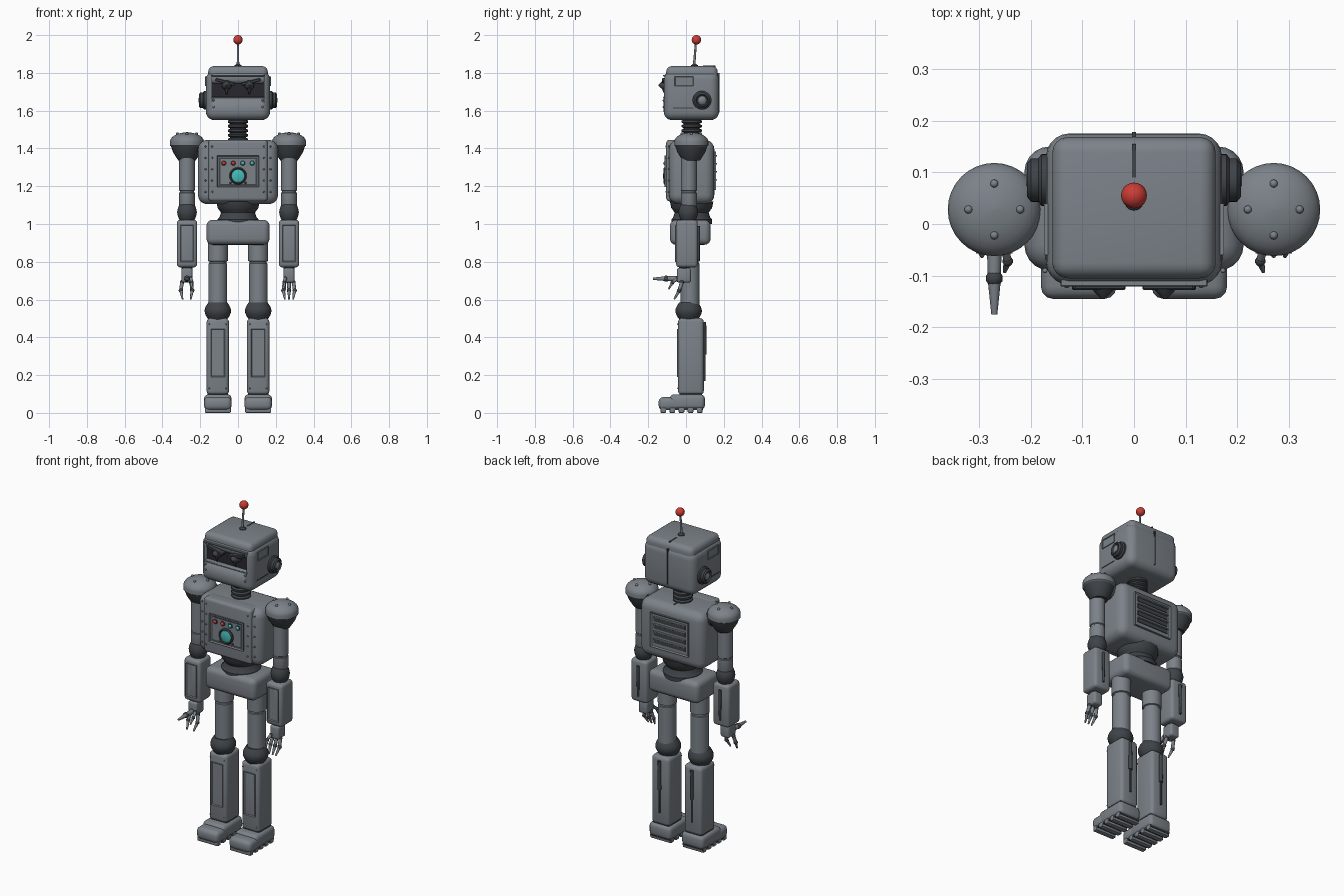
import bpy, bmesh, math
from mathutils import Vector, Matrix

if "Cube" in bpy.data.objects:
    bpy.data.objects.remove(bpy.data.objects["Cube"])


def material(name, rgb):
    m = bpy.data.materials.new(name)
    m.diffuse_color = (*rgb, 1)
    m.use_nodes = True
    m.node_tree.nodes["Principled BSDF"].inputs["Base Color"].default_value = m.diffuse_color
    return m


GREY = material("steel grey", (0.2, 0.225, 0.25))
DARK = material("dark rubber", (0.05, 0.057, 0.065))
BLACK = material("visor black", (0.022, 0.02, 0.03))
RED = material("signal red", (0.6, 0.045, 0.035))
TEAL = material("dial teal", (0.06, 0.5, 0.48))


def finish(name, bm, mat):
    bmesh.ops.recalc_face_normals(bm, faces=bm.faces)
    me = bpy.data.meshes.new(name)
    bm.to_mesh(me)
    bm.free()
    me.materials.append(mat)
    ob = bpy.data.objects.new(name, me)
    bpy.context.collection.objects.link(ob)
    bpy.context.view_layer.objects.active = ob
    ob.select_set(True)
    bpy.ops.object.shade_smooth_by_angle(angle=math.radians(35))
    ob.select_set(False)
    return ob


def box(name, lo, hi, mat=GREY, bevel=0.0, seg=4):
    """Rounded box between two corners."""
    lo, hi = Vector(lo), Vector(hi)
    bm = bmesh.new()
    bmesh.ops.create_cube(bm, size=1)
    for v in bm.verts:
        v.co = (lo + hi) / 2 + v.co * (hi - lo)
    if bevel:
        bmesh.ops.bevel(bm, geom=bm.edges[:], offset=bevel, segments=seg,
                        profile=0.5, affect='EDGES')
    return finish(name, bm, mat)


def panel(name, lo, hi, rim=0.006, depth=0.005, direction=(0, -1, 0), mat=GREY):
    """Raised plate whose outer face is inset and sunk."""
    lo, hi, d = Vector(lo), Vector(hi), Vector(direction)
    bm = bmesh.new()
    bmesh.ops.create_cube(bm, size=1)
    for v in bm.verts:
        v.co = (lo + hi) / 2 + v.co * (hi - lo)
    bm.normal_update()
    face = max(bm.faces, key=lambda f: f.normal.dot(d))
    bmesh.ops.inset_region(bm, faces=[face], thickness=rim)
    bmesh.ops.translate(bm, verts=face.verts, vec=-d * depth)
    return finish(name, bm, mat)


def lathe(name, at, profile, mat=GREY, axis=(0, 0, 1), n=32):
    """Turned part: (radius, height) pairs spun about an axis through a point."""
    bm = bmesh.new()
    rot = Vector((0, 0, 1)).rotation_difference(Vector(axis)).to_matrix()
    rings = []
    for r, h in profile:
        rings.append([bm.verts.new(Vector(at) + rot @ Vector(
            (r * math.cos(math.tau * i / n), r * math.sin(math.tau * i / n), h)))
            for i in range(n)])
    for a, b in zip(rings, rings[1:]):
        for i in range(n):
            bm.faces.new((a[i], a[(i + 1) % n], b[(i + 1) % n], b[i]))
    bm.faces.new(rings[0])
    bm.faces.new(rings[-1])
    return finish(name, bm, mat)


def rod(name, a, b, r1, r2, mat=GREY, n=12):
    a, b = Vector(a), Vector(b)
    return lathe(name, a, [(r1, 0), (r2, (b - a).length)], mat, b - a, n)


def balls(name, points, r, mat=GREY, sub=2):
    bm = bmesh.new()
    for p in points:
        bmesh.ops.create_icosphere(bm, subdivisions=sub, radius=r,
                                   matrix=Matrix.Translation(p))
    return finish(name, bm, mat)


def bulge(r, h, swell, steps=8):
    """Barrel profile centred on zero."""
    return [(r + swell * math.cos(math.pi * (i / steps - .5)), h * (2 * i / steps - 1))
            for i in range(steps + 1)]


# Head with a visor opening cut into the front
head = box("head", (-.17, -.118, 1.55), (.17, .175, 1.81), GREY, .045, 5)
box("head_cap", (-.158, -.105, 1.74), (.158, .168, 1.836), GREY, .03)
cutter = box("visor_cutter", (-.138, -.2, 1.675), (.138, -.085, 1.782), BLACK)
cutter.hide_render = True
cutter.hide_set(True)
cut = head.modifiers.new("visor_opening", 'BOOLEAN')
cut.object = cutter
cut.operation = 'DIFFERENCE'
cut.solver = 'EXACT'
box("visor_back", (-.138, -.09, 1.675), (.138, -.082, 1.782), BLACK)
cap_front = cutter.copy()
for z0, z1, nm in ((1.782, 1.79, "visor_lintel"), (1.668, 1.675, "visor_sill")):
    box(nm, (-.142, -.121, z0), (.142, -.09, z1), GREY, .002, 1)
bpy.data.objects.remove(cap_front)
box("head_back_seam", (-.004, .16, 1.59), (.004, .178, 1.80), DARK)
box("head_top_seam", (-.004, .09, 1.82), (.004, .155, 1.838), DARK)
balls("jaw_rivets", [(x, -.118, z) for x in (-.13, .13) for z in (1.655, 1.62)], .006)
for s in (-1, 1):
    # Eyes and slanted brows
    lathe("eye", (s * .06, -.085, 1.735),
          [(.026, 0), (.026, .03), (.018, .045), (.003, .06)], DARK, (0, -1, 0), 16)
    brow = box("brow", (-.052, -.128, -.008), (.052, -.088, .008), DARK, .003, 1)
    brow.location = (s * .068, 0, 1.752)
    brow.rotation_euler = (0, -s * .25, 0)
    rod("eye_spike", (s * .06, -.118, 1.725), (s * .06, -.112, 1.685), .013, .002, DARK)
    # Ears, side plates and side seams
    lathe("ear", (s * .165, .085, 1.655),
          [(.05, 0), (.05, .014), (.042, .02), (.042, .034), (.032, .042), (.026, .034)],
          DARK, (s, 0, 0))
    lathe("ear_cap", (s * .165, .085, 1.655), [(.02, 0), (.02, .038), (.01, .044)],
          GREY, (s, 0, 0), 20)
    panel("head_side_plate", (min(s * .16, s * .174), -.06, 1.73),
          (max(s * .16, s * .174), .04, 1.782), .005, .003, (s, 0, 0))
    box("head_side_seam", (min(s * .16, s * .172), -.07, 1.612),
        (max(s * .16, s * .172), .04, 1.617), DARK)

# Antenna
lathe("antenna_base", (0, .045, 1.83), [(.02, 0), (.018, .01), (.008, .018)], DARK, n=20)
rod("antenna_rod", (0, .042, 1.83), (0, .053, 1.97), .007, .005)
balls("antenna_ball", [(0, .055, 1.975)], .025, RED, 3)

# Ribbed neck
ribs = []
for i in range(5):
    z = i * .024
    ribs += [(.042, z), (.054, z + .006), (.054, z + .016), (.042, z + .022)]
lathe("neck", (0, .03, 1.435), ribs, DARK)

# Torso, front plate and control panel
box("torso", (-.212, -.09, 1.105), (.212, .15, 1.445), GREY, .05, 5)
box("chest_plate", (-.157, -.105, 1.12), (.157, -.02, 1.446), GREY, .018)
panel("control_frame", (-.112, -.113, 1.195), (.112, -.09, 1.362), .01, .011)
box("control_face", (-.1, -.106, 1.205), (.1, -.1, 1.352), DARK)
box("control_inlay", (-.092, -.108, 1.213), (.092, -.102, 1.345), GREY)
for x, m in ((-.075, RED), (-.025, RED), (.025, TEAL), (.075, TEAL)):
    lathe("button_ring", (x, -.1, 1.322), [(.015, 0), (.015, .011)], DARK, (0, -1, 0), 16)
    balls("button", [(x, -.11, 1.322)], .011, m)
lathe("dial_ring", (0, -.1, 1.255), [(.046, 0), (.046, .014), (.04, .019), (.035, .013)],
      DARK, (0, -1, 0))
lathe("dial", (0, -.1, 1.255), [(.034, 0), (.034, .016), (.02, .02), (.004, .021)],
      TEAL, (0, -1, 0))
balls("panel_knobs", [(x, -.109, 1.218) for x in (-.04, 0, .04)], .006, DARK)
balls("chest_rivets", [(s * x, y, 1.17 + .06 * i) for s in (-1, 1)
                       for x, y in ((.137, -.105), (.172, -.09)) for i in range(5)], .005)
box("torso_top_seam", (-.004, .06, 1.44), (.004, .11, 1.447), DARK)

# Back vents
panel("vent_frame", (-.125, .14, 1.18), (.125, .16, 1.385), .01, .006, (0, 1, 0))
for i in range(4):
    z = 1.207 + i * .043
    box("vent_slot", (-.105, .15, z), (.105, .158, z + .026), DARK)
    box("vent_louver", (-.105, .15, z + .022), (.105, .165, z + .03), GREY, .003, 2)

# Waist and pelvis
lathe("waist", (0, .03, 1.0), [(.108, 0), (.108, .025), (.098, .035), (.09, .06), (.1, .075),
                               (.108, .085), (.115, .12)], DARK)
box("pelvis", (-.167, -.085, .89), (.167, .13, 1.022), GREY, .032)

for s in (-1, 1):
    # Shoulders
    ax, ay = s * .27, .028
    dome = [(.078, 1.405), (.09, 1.415), (.09, 1.435)]
    dome += [(.09 * math.cos(t * math.pi / 16), 1.435 + .05 * math.sin(t * math.pi / 16))
             for t in range(1, 8)]
    lathe("shoulder_cap", (ax, ay, 0), dome + [(.003, 1.486)])
    lathe("shoulder_cup", (ax, ay, 0),
          [(.045, 1.335), (.052, 1.345), (.074, 1.38), (.084, 1.41)], DARK)
    balls("shoulder_rivets", [(ax + .05 * math.cos(a), ay + .05 * math.sin(a), 1.477)
                              for a in (0, math.pi / 2, math.pi, -math.pi / 2)], .008)
    rod("shoulder_joint", (s * .19, .05, 1.4), (s * .25, .04, 1.4), .05, .04, DARK, 24)

    # Arms
    lathe("upper_arm", (ax, .015, 0), [(.038, 1.09), (.042, 1.1), (.042, 1.165), (.038, 1.168),
                                       (.038, 1.174), (.042, 1.177), (.042, 1.35)])
    lathe("elbow", (ax, .012, 1.062), bulge(.038, .044, .014), DARK)
    lo, hi = ax - .054, ax + .054
    box("forearm", (lo, -.052, .77), (hi, .062, 1.022), GREY, .018, 3)
    panel("forearm_panel", (ax - .035, -.057, .80), (ax + .035, -.04, .995))
    rod("forearm_piston", (ax, .066, .81), (ax, .066, .99), .006, .009, DARK)
    lathe("wrist", (ax, -.01, .755), [(.028, 0), (.028, .025)], DARK, n=20)
    box("palm", (ax - .029, -.048, .69), (ax + .029, .026, .768), GREY, .012, 3)

    # Fingers: three curled, a thumb, and a pointing index on one hand
    def finger(points, r=.0105):
        balls("knuckles", points[:-1], r * 1.15, DARK)
        for k, (a, b) in enumerate(zip(points, points[1:])):
            rod("finger", a, b, r * (1 - .1 * k), r * (.85 if k == 0 else .4))

    spread = (-.024, 0, .024) if s > 0 else (-.026, .022)
    for dx in spread:
        finger([(ax + dx, -.022, .692), (ax + dx * 1.25, -.036, .648),
                (ax + dx * .9, -.062, .602)])
    finger([(ax - s * .02, -.045, .712), (ax - s * .026, -.072, .69),
            (ax - s * .02, -.092, .655)], .009)
    if s < 0:
        finger([(ax, -.045, .71), (ax, -.105, .711), (ax, -.175, .71)], .0145)

    # Legs
    lx = s * .107
    lathe("thigh", (lx, .022, 0), [(.05, .57), (.05, .79), (.045, .793), (.045, .801),
                                   (.053, .804), (.053, .9)])
    lathe("knee", (lx, .014, .54), bulge(.05, .045, .02), DARK)
    box("shin", (lx - .059, -.042, .095), (lx + .059, .094, .502), GREY, .02, 3)
    panel("shin_panel", (lx - .037, -.047, .19), (lx + .037, -.03, .445))
    balls("shin_rivets", [(lx + x, -.043, z) for x in (-.045, .045) for z in (.13, .47)], .004)
    rod("shin_piston", (lx, .098, .31), (lx, .098, .48), .011, .009, DARK)
    rod("shin_piston_rod", (lx, .098, .17), (lx, .098, .31), .005, .005, DARK)

    # Feet with cleated soles
    box("ankle", (lx - .055, -.035, .07), (lx + .055, .085, .115), DARK, .01, 2)
    box("foot", (lx - .073, -.085, .018), (lx + .073, .1, .098), GREY, .022, 3)
    box("toe_cap", (lx - .073, -.145, .014), (lx + .073, -.04, .084), GREY, .024, 3)
    for i in range(5):
        y = -.135 + i * .048
        box("sole_cleat", (lx - .069, y, 0), (lx + .069, y + .03, .032), DARK if i % 5 == 9
            else GREY, .005, 2)
    box("sole", (lx - .066, -.128, .014), (lx + .066, .09, .026), DARK)
